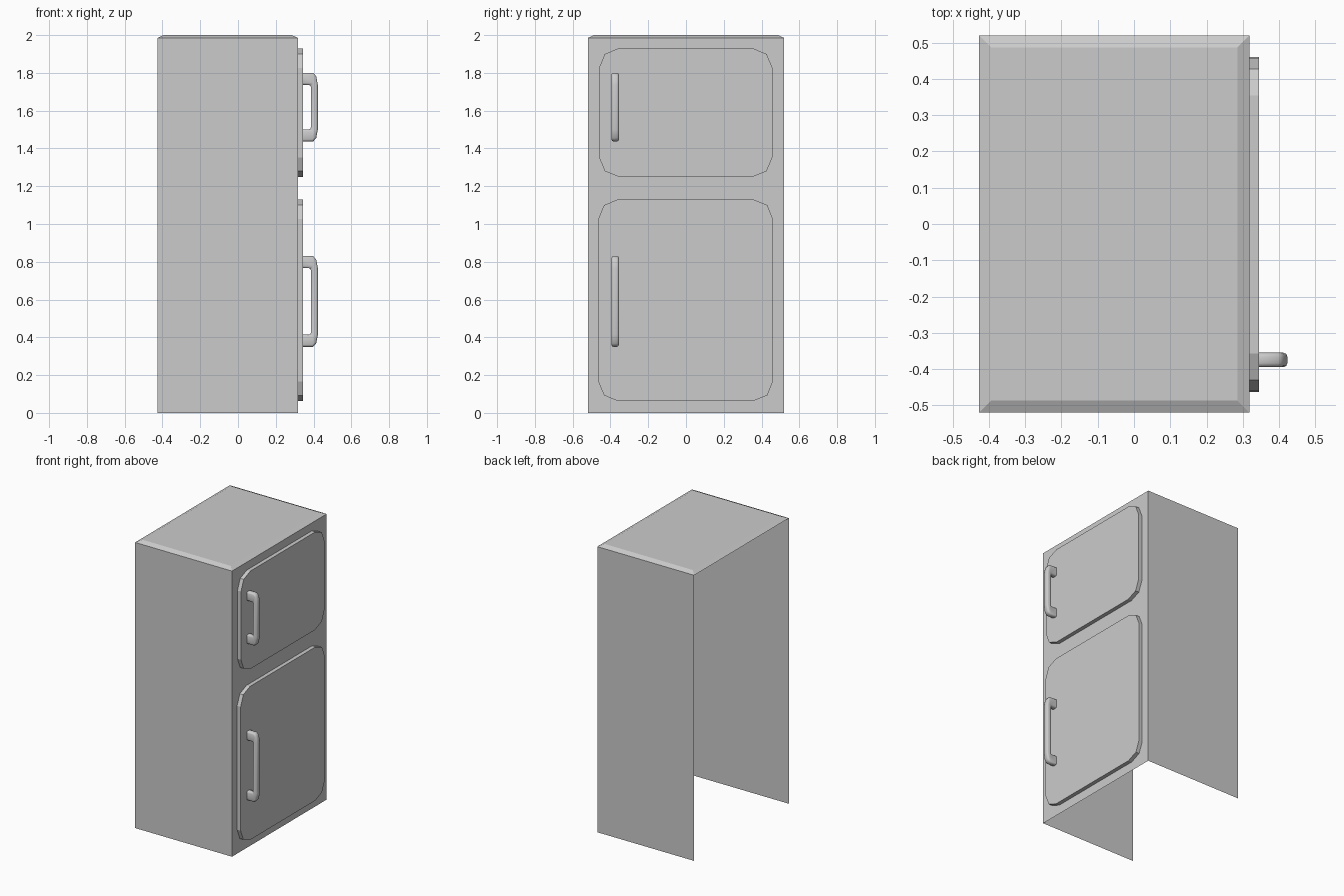
import bpy, bmesh

if "Cube" in bpy.data.objects:
    bpy.data.objects.remove(bpy.data.objects["Cube"])


def finish(name, bm, angle=None):
    bmesh.ops.recalc_face_normals(bm, faces=bm.faces)
    mesh = bpy.data.meshes.new(name)
    bm.to_mesh(mesh)
    bm.free()
    ob = bpy.data.objects.new(name, mesh)
    bpy.context.collection.objects.link(ob)
    return ob


def ring(bm, x0, x1, y0, y1, z):
    return [bm.verts.new(p) for p in
            ((x0, y0, z), (x1, y0, z), (x1, y1, z), (x0, y1, z))]


# Cabinet shell: three walls and a chamfered top, open at the back (-x) and bottom
def cabinet():
    bm = bmesh.new()
    x0, x1, y = -0.427, 0.318, 0.52
    low = ring(bm, x0, x1, -y, y, 0)
    rim = ring(bm, x0, x1, -y, y, 1.985)
    top = ring(bm, x0 + 0.033, x1 - 0.033, -y + 0.033, y - 0.033, 2.0)
    for i in range(4):
        j = (i + 1) % 4
        if i != 3:
            bm.faces.new((low[i], low[j], rim[j], rim[i]))
        bm.faces.new((rim[i], rim[j], top[j], top[i]))
    bm.faces.new(top)
    # bmesh normal recalculation is ambiguous on open shells, so build order sets it
    mesh = bpy.data.meshes.new("cabinet")
    bm.to_mesh(mesh)
    bm.free()
    bpy.context.collection.objects.link(bpy.data.objects.new("cabinet", mesh))


# Door: raised panel with faceted round corners
def door(name, y0, y1, z0, z1):
    r, m = 0.103, 0.03
    pts = []
    for cy, cz, sy, sz in ((y0, z0, 1, 1), (y1, z0, -1, 1),
                           (y1, z1, -1, -1), (y0, z1, 1, -1)):
        corner = [(cy, cz + sz * r), (cy + sy * m, cz + sz * m), (cy + sy * r, cz)]
        pts += corner if sy * sz > 0 else corner[::-1]
    bm = bmesh.new()
    back = [bm.verts.new((0.318, y, z)) for y, z in pts]
    front = [bm.verts.new((0.345, y, z)) for y, z in pts]
    bm.faces.new(front)
    n = len(pts)
    for i in range(n):
        j = (i + 1) % n
        bm.faces.new((back[i], back[j], front[j], front[i]))
    mesh = bpy.data.meshes.new(name)
    bm.to_mesh(mesh)
    bm.free()
    bpy.context.collection.objects.link(bpy.data.objects.new(name, mesh))


# Handle: bracket profile extruded across y, edges rounded
def handle(name, z0, z1):
    leg = 0.064
    half = [(0.345, 0), (0.398, 0), (0.414, 0.018), (0.423, 0.065)]
    profile = [(x, z0 + d) for x, d in half]
    profile += [(x, z1 - d) for x, d in reversed(half)]
    profile += [(0.345, z1 - leg), (0.386, z1 - leg),
                (0.386, z0 + leg), (0.345, z0 + leg)]
    bm = bmesh.new()
    a = [bm.verts.new((x, -0.395, z)) for x, z in profile]
    b = [bm.verts.new((x, -0.355, z)) for x, z in profile]
    bm.faces.new(a)
    bm.faces.new(b[::-1])
    n = len(profile)
    for i in range(n):
        j = (i + 1) % n
        if profile[i][0] == profile[j][0] == 0.345:
            continue  # hidden where the leg meets the door
        bm.faces.new((a[j], a[i], b[i], b[j]))
    ob = finish(name, bm)
    bev = ob.modifiers.new("round", 'BEVEL')
    bev.width = 0.011
    bev.segments = 2
    bev.limit_method = 'ANGLE'
    bev.angle_limit = 1.2
    bpy.ops.object.select_all(action='DESELECT')
    ob.select_set(True)
    bpy.context.view_layer.objects.active = ob
    bpy.ops.object.modifier_apply(modifier=bev.name)
    bpy.ops.object.shade_smooth_by_angle(angle=0.9)


cabinet()
door("freezer_door", -0.46, 0.457, 1.25, 1.93)
door("fridge_door", -0.464, 0.46, 0.063, 1.13)
handle("freezer_handle", 1.437, 1.80)
handle("fridge_handle", 0.35, 0.83)
